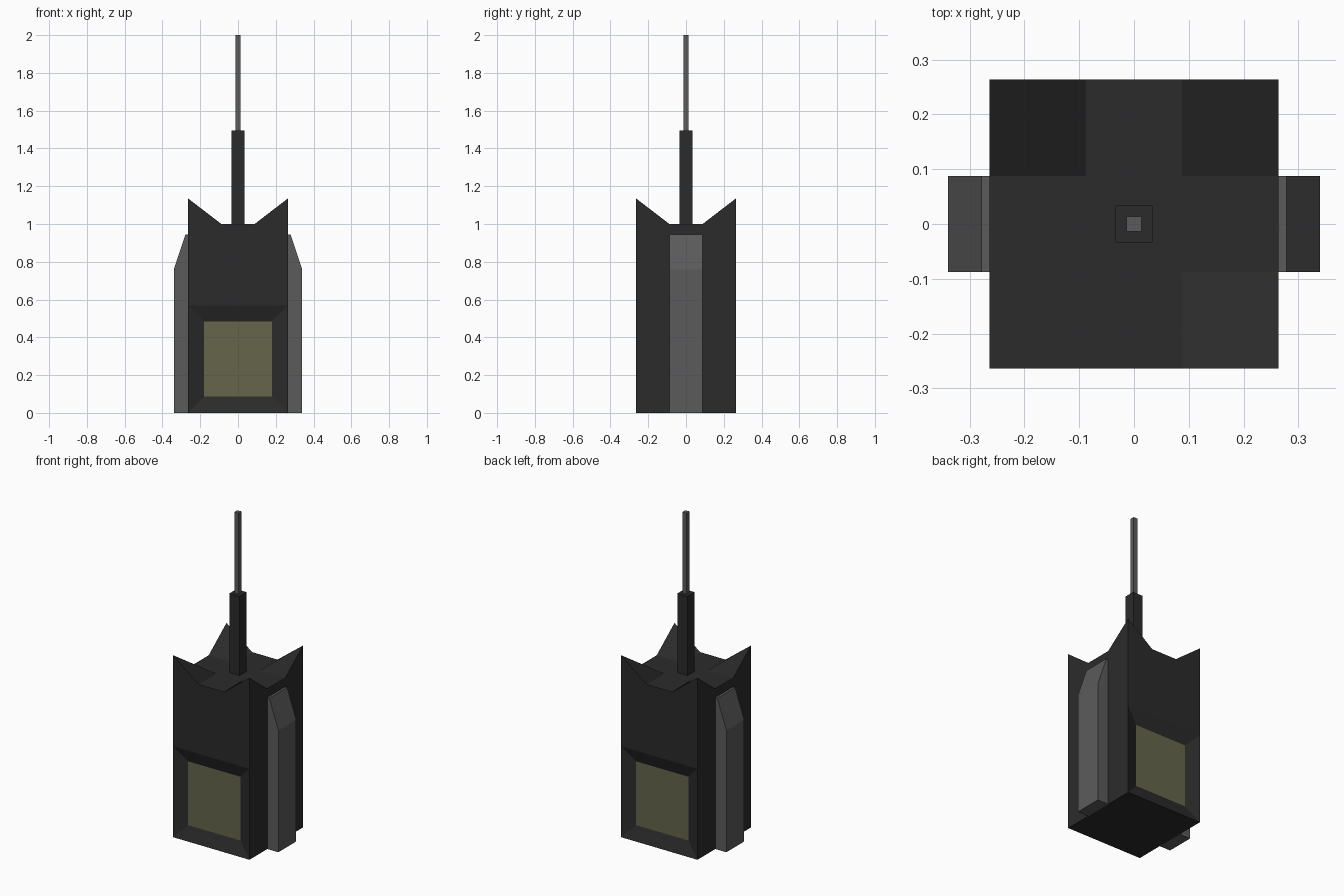
import bpy, bmesh

if "Cube" in bpy.data.objects:
    bpy.data.objects.remove(bpy.data.objects["Cube"])

W, T = 0.264, 0.088        # half width of the body, half width of the flat top strip
H, PEAK = 1.0, 1.135       # top height, corner peak height


def material(name, rgb):
    m = bpy.data.materials.new(name)
    m.diffuse_color = (*rgb, 1)
    m.use_nodes = True
    m.node_tree.nodes["Principled BSDF"].inputs["Base Color"].default_value = m.diffuse_color
    return m


DARK = material("dark_casing", (0.024, 0.024, 0.024))
GREY = material("grey_trim", (0.105, 0.105, 0.105))
OLIVE = material("olive_panel", (0.13, 0.13, 0.07))


def finish(name, bm, *mats):
    bmesh.ops.remove_doubles(bm, verts=bm.verts, dist=1e-5)
    bmesh.ops.recalc_face_normals(bm, faces=bm.faces)
    me = bpy.data.meshes.new(name)
    bm.to_mesh(me)
    bm.free()
    for m in mats:
        me.materials.append(m)
    ob = bpy.data.objects.new(name, me)
    bpy.context.collection.objects.link(ob)
    return ob


def face(bm, pts, mat=0):
    f = bm.faces.new([bm.verts.new(p) for p in pts])
    f.material_index = mat


# body: cross-shaped flat top with four raised corners
bm = bmesh.new()
steps = (-W, -T, T, W)


def top(x, y):
    return (x, y, PEAK if abs(x) == W and abs(y) == W else H)


for x0, x1 in zip(steps, steps[1:]):
    for y0, y1 in zip(steps, steps[1:]):
        face(bm, [top(x0, y0), top(x1, y0), top(x1, y1), top(x0, y1)])
face(bm, [(-W, -W, 0), (W, -W, 0), (W, W, 0), (-W, W, 0)])

PANEL_TOP = 0.568
for s in (-1, 1):
    # plain side wall
    face(bm, [(s * W, -W, 0), (s * W, W, 0), (s * W, W, PANEL_TOP)]
         + [top(s * W, y) for y in reversed(steps)] + [(s * W, -W, PANEL_TOP)])
    # front / back wall above the panel
    face(bm, [(-W, s * W, PANEL_TOP), (W, s * W, PANEL_TOP)]
         + [top(x, s * W) for x in reversed(steps)])
    # bevelled frame around the recessed panel
    outer = [(x, s * W, z) for x, z in ((-W, 0), (W, 0), (W, PANEL_TOP), (-W, PANEL_TOP))]
    inner = [(x, s * (W - 0.03), z)
             for x, z in ((-0.18, 0.086), (0.18, 0.086), (0.18, 0.484), (-0.18, 0.484))]
    for i in range(4):
        j = (i + 1) % 4
        face(bm, [outer[i], outer[j], inner[j], inner[i]])
    face(bm, inner, 1)
finish("body", bm, DARK, OLIVE)

# side rails with sloped tops
rail = [(W, 0), (0.34, 0), (0.34, 0.76), (0.278, 0.945), (W, 0.945)]
for s, side in ((-1, "left"), (1, "right")):
    bm = bmesh.new()
    face(bm, [(s * x, -T, z) for x, z in rail])
    ext = bmesh.ops.extrude_face_region(bm, geom=bm.faces[:])
    moved = [v for v in ext["geom"] if isinstance(v, bmesh.types.BMVert)]
    bmesh.ops.translate(bm, verts=moved, vec=(0, 2 * T, 0))
    # keep the starting cap so the rail is closed
    bmesh.ops.holes_fill(bm, edges=bm.edges[:], sides=0)
    finish(side + "_rail", bm, GREY)

# square antenna: thick base and thin rod
for name, r, z0, z1, mat in (("antenna_base", 0.034, 1.0, 1.495, DARK),
                             ("antenna_rod", 0.014, 1.495, 2.0, GREY)):
    bm = bmesh.new()
    bmesh.ops.create_cube(bm, size=1)
    for v in bm.verts:
        v.co = (v.co.x * 2 * r, v.co.y * 2 * r, z0 if v.co.z < 0 else z1)
    finish(name, bm, mat)
